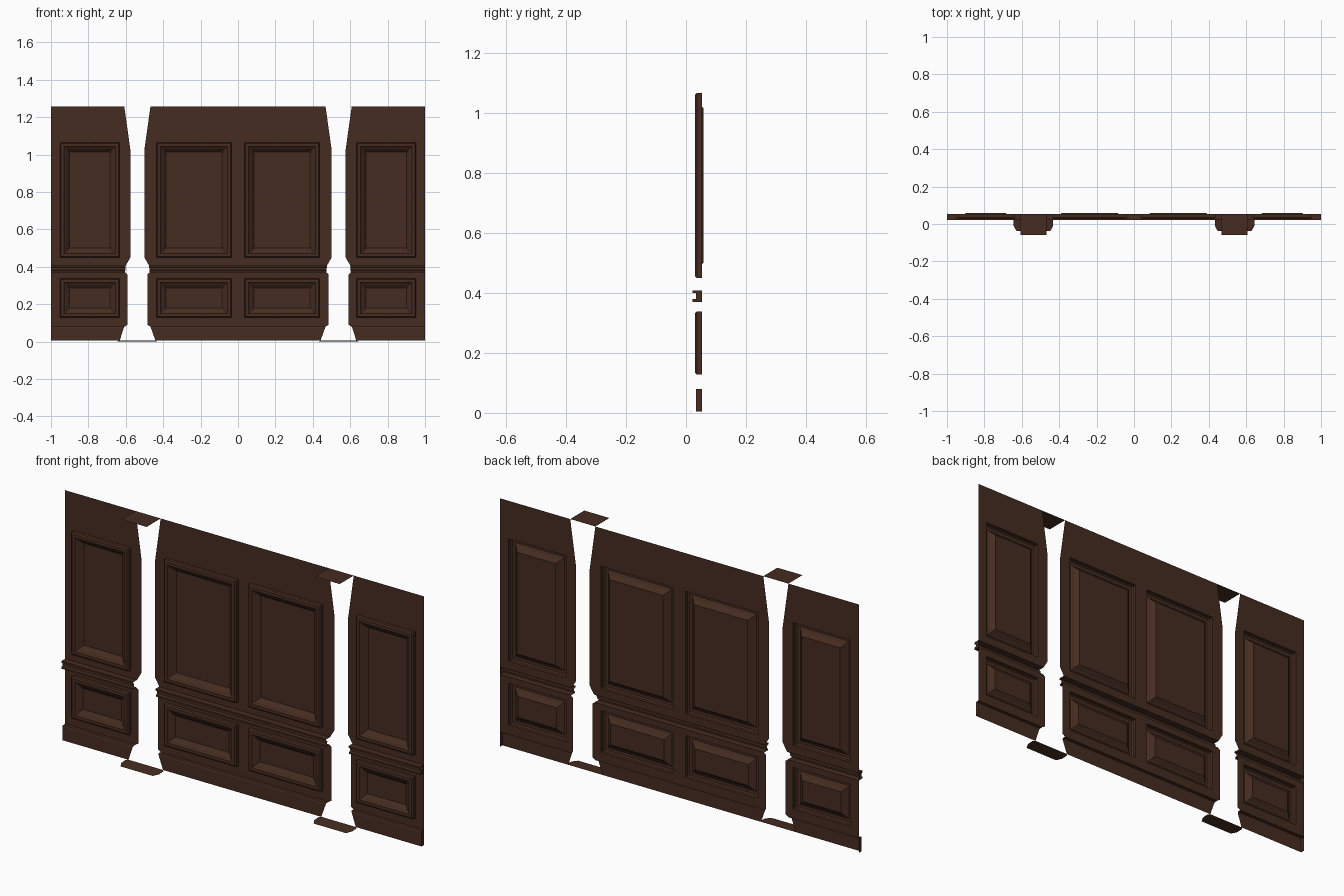
import bpy, bmesh

if "Cube" in bpy.data.objects:
    bpy.data.objects.remove(bpy.data.objects["Cube"])

wood = bpy.data.materials.new("dark_wood")
wood.diffuse_color = (0.06, 0.025, 0.015, 1)
wood.use_nodes = True
wood.node_tree.nodes["Principled BSDF"].inputs["Base Color"].default_value = wood.diffuse_color

WALL, TOP, GAP_X = 0.053, 1.257, 0.538
LOW, HIGH = (0.128, 0.338), (0.449, 1.066)      # panel rows (z)
COLS = [(0.034, 0.437), (0.633, 0.952)]         # panel columns (x), right half

# half width of the pilaster opening against height
GAP = [(0.005, 0.097), (0.08, 0.07), (0.09, 0.054), (0.36, 0.054), (0.37, 0.066),
       (0.408, 0.062), (0.449, 0.038), (1.03, 0.038), (TOP, 0.07)]

# wall section (y, z): baseboard, wall, double chair rail, wall
SECTION = [(0.033, 0.005), (0.033, 0.074), (0.036, 0.08), (WALL, 0.08), (WALL, 0.09),
           (WALL, LOW[0]), (WALL, LOW[1]), (WALL, 0.36), (WALL, 0.37),
           (0.022, 0.37), (0.022, 0.378), (0.033, 0.382), (0.033, 0.396),
           (0.022, 0.40), (0.022, 0.408), (WALL, 0.408),
           (WALL, HIGH[0]), (WALL, 1.03), (WALL, HIGH[1]), (WALL, TOP)]

# panel moulding (inset, y) from outer edge to field
MOULD = [(0, WALL), (0, 0.036), (0.006, 0.030), (0.022, 0.030),
         (0.027, 0.036), (0.032, 0.038), (0.052, 0.059)]


def gap(z):
    for (z0, d0), (z1, d1) in zip(GAP, GAP[1:]):
        if z <= z1:
            return d0 + (d1 - d0) * (z - z0) / (z1 - z0)
    return GAP[-1][1]


def make(name, faces):
    bm = bmesh.new()
    for f in faces:
        bm.faces.new([bm.verts.new(p) for p in f])
    bmesh.ops.remove_doubles(bm, verts=bm.verts[:], dist=0.0002)
    me = bpy.data.meshes.new(name)
    bm.to_mesh(me)
    bm.free()
    ob = bpy.data.objects.new(name, me)
    bpy.context.collection.objects.link(ob)
    me.materials.append(wood)
    m = ob.modifiers.new("mirror", 'MIRROR')
    m.merge_threshold = 0.0002
    return ob


def column(xa, xb, holes=False):
    """Run the wall section between two edges, leaving panel openings."""
    out = []
    for (y0, z0), (y1, z1) in zip(SECTION, SECTION[1:]):
        mid = (z0 + z1) / 2
        if holes and any(a < mid < b for a, b in (LOW, HIGH)):
            continue
        out.append([(xa(z0), y0, z0), (xb(z0), y0, z0), (xb(z1), y1, z1), (xa(z1), y1, z1)])
    return out


def at(x):
    return lambda z: x


def gap_in(z):
    return GAP_X - gap(z)


def gap_out(z):
    return GAP_X + gap(z)


# wall sheet with baseboard and chair rail
(c0, c1), (s0, s1) = COLS
make("centre_wall", column(at(0), at(c0)) + column(at(c0), at(c1), True)
     + column(at(c1), gap_in))
make("side_wall", column(gap_out, at(s0)) + column(at(s0), at(s1), True)
     + column(at(s1), at(1)))

# closed ends of baseboard and rail strips
def end_cap(y, z0, z1):
    return [(1, y, z0), (1, WALL, z0), (1, WALL, z1), (1, y, z1)]

make("trim_ends", [end_cap(0.033, 0.005, 0.08), end_cap(0.022, 0.37, 0.379),
                   end_cap(0.033, 0.379, 0.399), end_cap(0.022, 0.399, 0.408)])


# framed panels
def panel(x0, x1, z0, z1, depth):
    rings = []
    for d, y in MOULD:
        y = min(y, depth)
        rings.append([(x0 + d, y, z0 + d), (x1 - d, y, z0 + d),
                      (x1 - d, y, z1 - d), (x0 + d, y, z1 - d)])
    faces = [[a[i], a[(i + 1) % 4], b[(i + 1) % 4], b[i]]
             for a, b in zip(rings, rings[1:]) for i in range(4)]
    return faces + [rings[-1]]

for cname, (x0, x1) in zip(("centre", "side"), COLS):
    make(cname + "_lower_panel", panel(x0, x1, *LOW, WALL))
    make(cname + "_upper_panel", panel(x0, x1, *HIGH, 0.059))

# flat plates closing the pilaster openings at top and floor
make("pilaster_top_plate", [[(GAP_X + sx * 0.07, y, TOP) for sx, y in
                             ((-1, WALL), (-1, -0.059), (1, -0.059), (1, WALL))]])
make("pilaster_floor_plate", [[(GAP_X + dx, y, z) for dx, y, z in
                               ((-0.097, 0.033, 0.005), (-0.106, 0.025, 0.0045),
                                (-0.106, -0.01, 0.002), (-0.09, -0.038, 0),
                                (0.09, -0.038, 0), (0.106, -0.01, 0.002),
                                (0.106, 0.025, 0.0045), (0.097, 0.033, 0.005))]])
